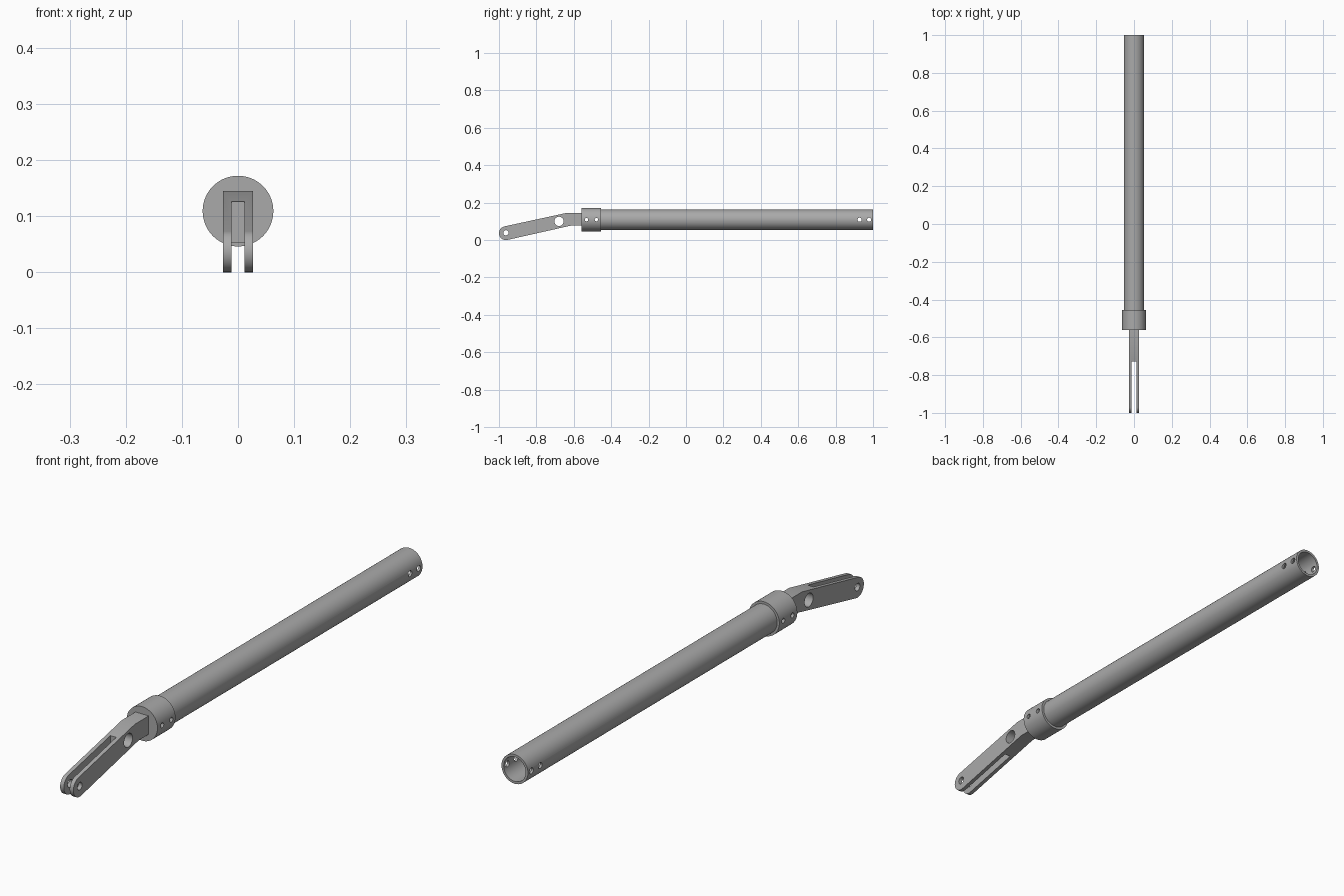
import bpy, bmesh, math
from mathutils import Vector, Matrix

old = bpy.data.objects.get("Cube")
if old:
    bpy.data.objects.remove(old, do_unlink=True)

AXIS_Z = 0.109
SEGMENTS = 64

metal = bpy.data.materials.new("grey metal")
GREY = (0.4, 0.4, 0.4, 1)
metal.diffuse_color = GREY
metal.use_nodes = True
metal.node_tree.nodes["Principled BSDF"].inputs["Base Color"].default_value = GREY


def finish(name, bm):
    bmesh.ops.remove_doubles(bm, verts=bm.verts, dist=1e-5)
    bmesh.ops.recalc_face_normals(bm, faces=bm.faces)
    mesh = bpy.data.meshes.new(name)
    bm.to_mesh(mesh)
    bm.free()
    obj = bpy.data.objects.new(name, mesh)
    bpy.context.collection.objects.link(obj)
    mesh.materials.append(metal)
    return obj


def lathe(name, profile):
    """Spin a closed (radius, y) profile around the long axis."""
    bm = bmesh.new()
    verts = [bm.verts.new((r, y, AXIS_Z)) for r, y in profile]
    edges = [bm.edges.new((a, b)) for a, b in zip(verts, verts[1:] + verts[:1])]
    bmesh.ops.spin(bm, geom=verts + edges, cent=(0, 0, AXIS_Z), axis=(0, 1, 0),
                   angle=math.tau, steps=SEGMENTS, use_merge=True)
    return finish(name, bm)


def extrude_side(name, outline, half_width):
    """Extrude a (y, z) outline across x."""
    bm = bmesh.new()
    face = bm.faces.new([bm.verts.new((-half_width, y, z)) for y, z in outline])
    new = bmesh.ops.extrude_face_region(bm, geom=[face])["geom"]
    bmesh.ops.translate(bm, vec=(2 * half_width, 0, 0),
                        verts=[v for v in new if isinstance(v, bmesh.types.BMVert)])
    return finish(name, bm)


def pin(y, z, radius):
    """Cross-drilled hole cutter."""
    bm = bmesh.new()
    bmesh.ops.create_cone(bm, cap_ends=True, segments=24, radius1=radius, radius2=radius,
                          depth=0.3, matrix=Matrix.Translation((0, y, z))
                          @ Matrix.Rotation(math.pi / 2, 4, 'Y'))
    return finish("hole_cutter", bm)


def cut(obj, cutters):
    """Subtract the cutters, then shade smooth with sharp edges."""
    for c in cutters:
        c.hide_render = True
        mod = obj.modifiers.new("cut", 'BOOLEAN')
        mod.operation = 'DIFFERENCE'
        mod.solver = 'EXACT'
        mod.object = c
    dg = bpy.context.evaluated_depsgraph_get()
    mesh = bpy.data.meshes.new_from_object(obj.evaluated_get(dg))
    obj.modifiers.clear()
    obj.data = mesh
    for c in cutters:
        bpy.data.objects.remove(c, do_unlink=True)
    bpy.ops.object.select_all(action='DESELECT')
    obj.select_set(True)
    bpy.context.view_layer.objects.active = obj
    bpy.ops.object.shade_smooth_by_angle(angle=math.radians(30))


# Long hollow tube, drilled at both ends
COLLAR_HOLES = (-0.532, -0.479)
tube = lathe("tube", [(0.045, -0.54), (0.054, -0.54), (0.054, 1.0), (0.045, 1.0)])
cut(tube, [pin(y, AXIS_Z, 0.011) for y in (0.928, 0.979)]
    + [pin(y, AXIS_Z, 0.009) for y in COLLAR_HOLES])

# Collar cap, closed at the front
collar = lathe("collar", [(0, -0.56), (0.063, -0.56), (0.063, -0.455),
                          (0.0535, -0.455), (0.0535, -0.545), (0, -0.545)])
cut(collar, [pin(y, AXIS_Z, 0.009) for y in COLLAR_HOLES])

# Bent fork arm with a rounded tip
TILT = math.radians(12.3)
TIP = Vector((-0.963, 0.037))
TIP_R = 0.037
outline = [(-0.55, 0.145), (-0.64, 0.145)]
for i in range(17):
    a = TILT + math.pi / 2 + math.pi * i / 16
    outline.append(tuple(TIP + TIP_R * Vector((math.cos(a), math.sin(a)))))
outline += [(-0.617, 0.077), (-0.55, 0.077)]
arm = extrude_side("fork_arm", outline, 0.027)
slot = extrude_side("slot_cutter", [(-1.1, -0.1), (-0.728, -0.1), (-0.728, 0.2), (-1.1, 0.2)], 0.012)
cut(arm, [slot, pin(-0.679, 0.1, 0.025), pin(TIP.x, TIP.y + 0.002, 0.014)])
